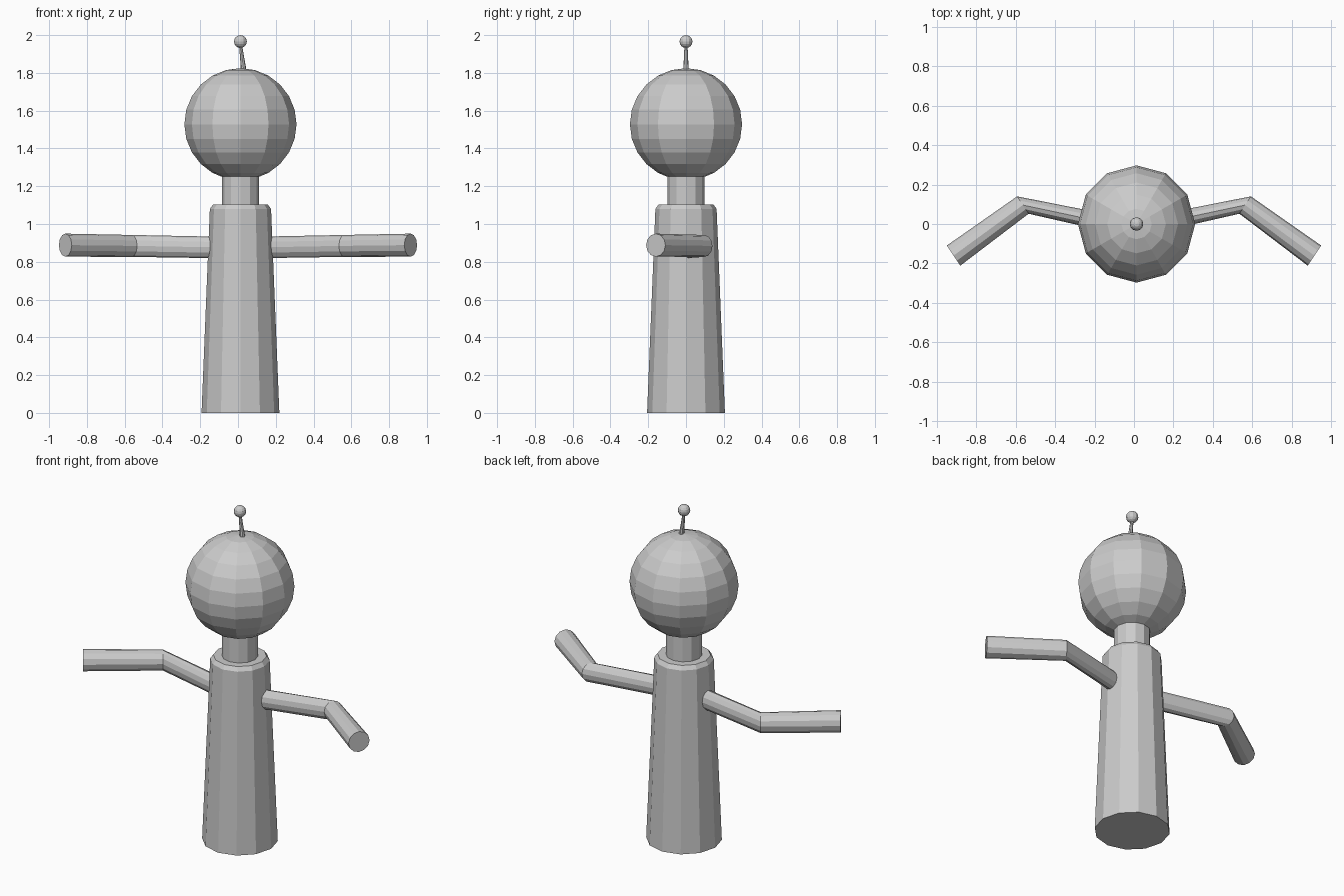
import bpy, bmesh
from math import sin, cos, pi
from mathutils import Vector

if "Cube" in bpy.data.objects:
    bpy.data.objects.remove(bpy.data.objects["Cube"])

SIDES = 12
CX = 0.013  # body axis


def finish(name, bm):
    bmesh.ops.recalc_face_normals(bm, faces=bm.faces)
    mesh = bpy.data.meshes.new(name)
    bm.to_mesh(mesh)
    bm.free()
    obj = bpy.data.objects.new(name, mesh)
    bpy.context.collection.objects.link(obj)
    return obj


def tube(name, rings, sides=SIDES):
    """Capped tube; each ring is (centre, u half-axis, v half-axis)."""
    bm = bmesh.new()
    loops = []
    for c, u, v in rings:
        c, u, v = Vector(c), Vector(u), Vector(v)
        loops.append([bm.verts.new(c + u * cos(2 * pi * i / sides) + v * sin(2 * pi * i / sides))
                      for i in range(sides)])
    for a, b in zip(loops, loops[1:]):
        for i in range(sides):
            j = (i + 1) % sides
            bm.faces.new((a[i], a[j], b[j], b[i]))
    bm.faces.new(loops[0])
    bm.faces.new(loops[-1])
    return finish(name, bm)


def upright(name, profile, sides=SIDES):
    """Vertical tube from (x, z, radius) stations."""
    return tube(name, [((x, 0, z), (r, 0, 0), (0, r, 0)) for x, z, r in profile], sides)


def ball(name, z, radius, segments, rings):
    bm = bmesh.new()
    bmesh.ops.create_uvsphere(bm, u_segments=segments, v_segments=rings, radius=radius)
    bmesh.ops.translate(bm, verts=bm.verts, vec=(CX, 0, z))
    return finish(name, bm)


# Tapered torso with bevelled shoulders, neck and head
upright("torso", [(CX, 0, 0.206), (CX, 1.08, 0.162), (CX, 1.103, 0.145)])
upright("neck", [(CX, 1.06, 0.099), (CX, 1.30, 0.099)])
ball("head", 1.528, 0.297, 12, 12)

# Curved antenna with a ball on the end
upright("antenna_stalk", [(0.030, 1.79, 0.016), (0.028, 1.83, 0.014),
                          (0.022, 1.88, 0.011), (0.013, 1.95, 0.008)], 8)
ball("antenna_ball", 1.966, 0.034, 12, 8)

# Bent arms: the elbow ring is square to the forearm
for side, name in ((-1, "left_arm"), (1, "right_arm")):
    tube(name, [
        ((side * 0.11, 0.0, 0.876), (side * 0.011, 0.047, 0), (0, 0, 0.057)),
        ((side * 0.563, 0.096, 0.884), (side * 0.029, 0.044, 0), (0, 0, 0.058)),
        ((side * 0.914, -0.160, 0.888), (side * 0.034, 0.051, 0), (0, 0, 0.061)),
    ])
